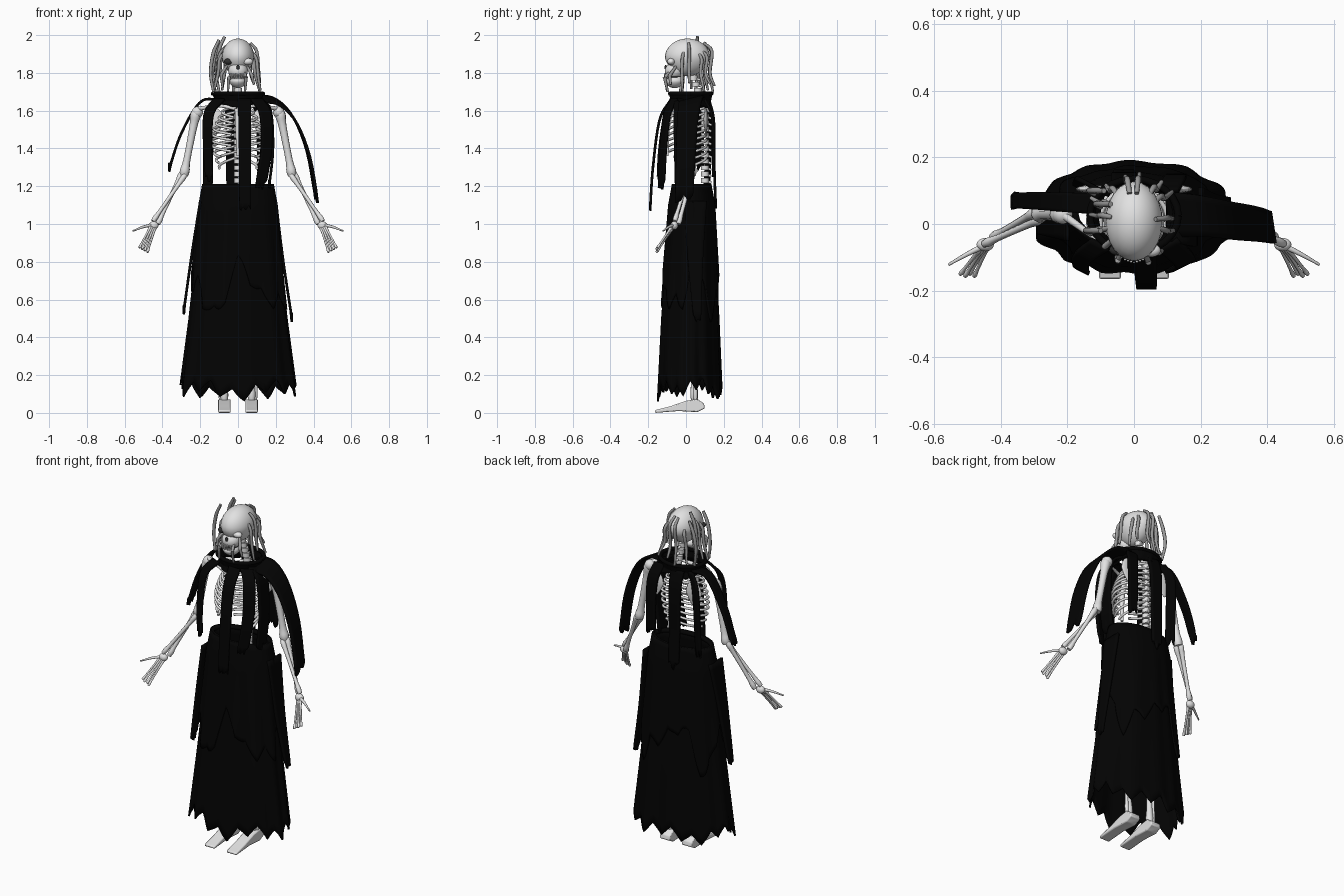
import bpy, bmesh, math, random
from mathutils import Vector

random.seed(4)
cube = bpy.data.objects.get("Cube")
if cube:
    bpy.data.objects.remove(cube)


def material(name, v):
    m = bpy.data.materials.new(name)
    m.use_nodes = True
    m.diffuse_color = (v, v, v, 1)
    m.node_tree.nodes["Principled BSDF"].inputs["Base Color"].default_value = (v, v, v, 1)
    return m


BONE = material("bone", 0.76)
HAIR = material("grey hair", 0.32)
CLOTH = material("black cloth", 0.001)
WHITE = material("white", 0.95)
DARK = material("dark hollow", 0.03)


def select(ob):
    bpy.ops.object.select_all(action="DESELECT")
    ob.select_set(True)
    bpy.context.view_layer.objects.active = ob


def finish(name, bm, mat, thickness=0):
    me = bpy.data.meshes.new(name)
    bmesh.ops.recalc_face_normals(bm, faces=bm.faces)
    bm.to_mesh(me)
    bm.free()
    ob = bpy.data.objects.new(name, me)
    bpy.context.collection.objects.link(ob)
    me.materials.append(mat)
    if thickness:
        mod = ob.modifiers.new("thickness", "SOLIDIFY")
        mod.thickness, mod.offset = thickness, 0
    select(ob)
    bpy.ops.object.shade_smooth_by_angle(angle=math.radians(50))
    return ob


def tubes(name, paths, mat, sides=10, steps=4):
    """Each path is a list of (point, radius), swept as a capped round tube."""
    bm = bmesh.new()
    for path in paths:
        n = (len(path) - 1) * steps + 1 if len(path) > 2 else 2
        pts = [sample([p for p, r in path], i / (n - 1)) for i in range(n)]
        radii = [sample([(r, 0, 0) for p, r in path], i / (n - 1)).x for i in range(n)]
        rings, u = [], None
        for i, (p, r) in enumerate(zip(pts, radii)):
            d = (pts[min(i + 1, n - 1)] - pts[max(i - 1, 0)]).normalized()
            u = (u - d * u.dot(d)).normalized() if u else d.orthogonal().normalized()
            v = d.cross(u)
            rings.append([bm.verts.new(p + (u * math.cos(math.tau * k / sides) + v * math.sin(math.tau * k / sides)) * r)
                          for k in range(sides)])
        for a, b in zip(rings, rings[1:]):
            for k in range(sides):
                m = (k + 1) % sides
                bm.faces.new((a[k], a[m], b[m], b[k]))
        bm.faces.new(rings[0][::-1])
        bm.faces.new(rings[-1])
    finish(name, bm, mat)


def bone(a, b, r):
    a, b = Vector(a), Vector(b)
    return [(a.lerp(b, t), r * k) for t, k in ((0, 1.1), (0.08, 1.35), (0.25, 1), (0.75, 0.9), (0.92, 1.25), (1, 1))]


def ball(name, loc, size, mat, taper=0):
    bm = bmesh.new()
    bmesh.ops.create_uvsphere(bm, u_segments=24, v_segments=16, radius=1)
    for v in bm.verts:
        k = 1 - taper * max(0, -v.co.z)
        v.co = Vector([loc[i] + v.co[i] * size[i] * (k if i < 2 else 1) for i in range(3)])
    finish(name, bm, mat)


def sample(pts, t):
    """Catmull-Rom point at t from 0 to 1."""
    p = [Vector(q) for q in pts]
    p = [2 * p[0] - p[1]] + p + [2 * p[-1] - p[-2]]
    u = t * (len(pts) - 1)
    i = min(int(u), len(pts) - 2)
    u -= i
    a, b, c, d = p[i:i + 4]
    return b + (c - a) * u / 2 + (2 * a - 5 * b + 4 * c - d) * u * u / 2 + (3 * b - a - 3 * c + d) * u ** 3 / 2


def ribbon(name, pts, w0, w1, side):
    """Hanging cloth strip with a torn lower end."""
    bm = bmesh.new()
    side, rows, cols = Vector(side).normalized(), 18, 7
    grid = []
    for r in range(rows):
        t = r / (rows - 1)
        c, w = sample(pts, t), w0 + (w1 - w0) * t
        row = [c + side * w * (j / (cols - 1) - 0.5) for j in range(cols)]
        if r == rows - 1:
            row = [q + Vector((0, 0, random.uniform(-0.02, 0.03))) for q in row]
        grid.append([bm.verts.new(q) for q in row])
    for r in range(rows - 1):
        for j in range(cols - 1):
            bm.faces.new((grid[r][j], grid[r][j + 1], grid[r + 1][j + 1], grid[r + 1][j]))
    finish(name, bm, CLOTH, 0.014)


def lerp_table(table, z):
    for (z0, *a), (z1, *b) in zip(table, table[1:]):
        if z >= z1:
            return [p + (q - p) * (z0 - z) / (z0 - z1) for p, q in zip(a, b)]
    return table[-1][1:]


def skirt(name, table, hem, folds, grow=0):
    """Tube following rows of (z, x radius, y radius, y centre) down to a torn hem."""
    bm, cols, rows = bmesh.new(), 120, 22
    hems = [hem(math.tau * j / cols, j) for j in range(cols)]
    grid = []
    for r in range(rows):
        t, row = r / (rows - 1), []
        for j in range(cols):
            a = math.tau * j / cols
            z = table[0][0] + (hems[j] - table[0][0]) * t
            rx, ry, cy = lerp_table(table, z)
            k = 1 + folds * t * math.sin(a * 13 + math.sin(a * 3))
            row.append(bm.verts.new(((rx + grow) * k * math.cos(a), cy + (ry + grow) * k * math.sin(a), z)))
        grid.append(row)
    for r in range(rows - 1):
        for j in range(cols):
            n = (j + 1) % cols
            bm.faces.new((grid[r][j], grid[r][n], grid[r + 1][n], grid[r + 1][j]))
    finish(name, bm, CLOTH, 0.01)


# Skull, jaw and face
ball("skull", (0, 0.008, 1.882), (0.086, 0.12, 0.1), BONE, 0.15)
ball("upper_jaw", (0, -0.062, 1.81), (0.052, 0.05, 0.045), BONE)
ball("lower_jaw", (0, -0.06, 1.755), (0.047, 0.052, 0.036), BONE, 0.2)
ball("nose_hollow", (0, -0.107, 1.828), (0.009, 0.007, 0.014), DARK)
ball("mouth_gap", (0, -0.066, 1.779), (0.044, 0.046, 0.005), DARK)
ball("left_eye", (0.052, -0.079, 1.86), (0.028, 0.02, 0.018), WHITE)
ball("right_eye_socket", (-0.05, -0.077, 1.86), (0.024, 0.018, 0.017), DARK)
teeth = []
for i in range(-4, 5):
    x = i * 0.009
    y = -0.06 - 0.053 * math.sqrt(1 - (x / 0.052) ** 2)
    teeth.append([((x, y, 1.797), 0.004), ((x, y, 1.768), 0.003)])
tubes("teeth", teeth, WHITE, 8)

# Spine, ribs and shoulder girdle
spine = []
for i in range(22):
    z = 1.06 + i * 0.034
    y = 0.1 if z < 1.6 else 0.1 - (z - 1.6) * 0.35
    spine += [[((0, y, z - 0.013), 0.021), ((0, y, z + 0.013), 0.021)],
              [((0, y, z), 0.009), ((0, y + 0.035, z - 0.012), 0.006)]]
tubes("spine", spine, BONE)
ribs = []
for s in (1, -1):
    for i in range(10):
        w = 0.075 + 0.062 * math.sin(math.pi * min(1, (i + 0.5) / 11))
        end = -75 if i < 7 else -45 + (i - 7) * 18
        path = []
        for k in range(8):
            t = k / 7
            a = math.radians(90 + (end - 90) * t)
            path.append(((s * w * math.cos(a), 0.008 + 0.1 * math.sin(a), 1.625 - i * 0.03 - 0.06 * t), 0.0072))
        ribs.append(path)
tubes("ribs", ribs, BONE, 8, 3)
tubes("breastbone", [[((0, -0.085, 1.61), 0.018), ((0, -0.1, 1.5), 0.014), ((0, -0.1, 1.36), 0.008)]], BONE)
tubes("collarbones", [[((s * 0.01, -0.08, 1.61), 0.011), ((s * 0.1, -0.05, 1.625), 0.008), ((s * 0.21, 0.025, 1.61), 0.012)]
                      for s in (1, -1)], BONE)
ball("pelvis", (0, 0.05, 1.06), (0.13, 0.06, 0.07), BONE, 0.4)

# Arms, hands, legs and feet, mirrored
for s, side in ((1, "left"), (-1, "right")):
    ball(side + "_shoulder_blade", (s * 0.125, 0.105, 1.54), (0.05, 0.012, 0.075), BONE, 0.5)
    ball(side + "_shoulder_joint", (s * 0.215, 0.03, 1.592), (0.03, 0.03, 0.03), BONE)
    tubes(side + "_upper_arm", [bone((s * 0.22, 0.03, 1.6), (s * 0.287, 0.03, 1.255), 0.021)], BONE)
    tubes(side + "_forearm", [bone((s * 0.297, 0.035, 1.27), (s * 0.425, -0.04, 1.0), 0.012),
                              bone((s * 0.28, 0.015, 1.26), (s * 0.45, -0.06, 1.015), 0.011)], BONE)
    ball(side + "_wrist", (s * 0.447, -0.062, 0.992), (0.026, 0.02, 0.022), BONE)
    hand = [bone((s * (0.437 + 0.009 * i), -0.065 - 0.004 * i, 0.985),
                 (s * (0.48 + 0.014 * i), -0.157 + 0.006 * (i % 2), 0.85 + 0.008 * i), 0.006) for i in range(4)]
    hand.append([((s * 0.45, -0.065, 0.995), 0.009), ((s * 0.5, -0.09, 0.985), 0.007), ((s * 0.557, -0.122, 0.963), 0.004)])
    tubes(side + "_hand", hand, BONE, 8)
    tubes(side + "_leg", [bone((s * 0.1, 0.04, 1.03), (s * 0.08, 0.03, 0.56), 0.022),
                          bone((s * 0.077, 0.03, 0.56), (s * 0.072, 0.045, 0.06), 0.017),
                          bone((s * 0.1, 0.045, 0.52), (s * 0.092, 0.05, 0.07), 0.009)], BONE)
    bm = bmesh.new()
    outline = ((-0.165, 0), (-0.165, 0.014), (-0.08, 0.036), (0, 0.064), (0.06, 0.073),
               (0.095, 0.05), (0.1, 0.025), (0.06, 0.004), (-0.04, 0.01))
    sole = bm.faces.new([bm.verts.new((s * 0.072 - 0.033, y, z)) for y, z in outline])
    ext = bmesh.ops.extrude_face_region(bm, geom=[sole])
    bmesh.ops.translate(bm, vec=(0.066, 0, 0), verts=[v for v in ext["geom"] if isinstance(v, bmesh.types.BMVert)])
    foot = finish(side + "_foot", bm, BONE)
    bev = foot.modifiers.new("soft_edges", "BEVEL")
    bev.width, bev.segments = 0.006, 2

# Sparse hair strands around the sides and back, shorter beside the jaw
strands = []
for i in range(14):
    a = math.radians(-62 + 304 * i / 13 + random.uniform(-6, 6))
    c, sn = math.cos(a), math.sin(a)
    front = max(0, -sn)
    top = 1.965 - 0.15 * front - random.uniform(0, 0.06)
    out = random.uniform(1.2, 1.65) - 0.45 * front
    rows = [(0.72, top), (1.1, top - 0.045), (1.22 - 0.1 * front, 1.8 - 0.03 * front), (out, random.uniform(1.69, 1.75))]
    strands.append([((0.09 * k * c, 0.008 + (0.118 - 0.02 * (k > 1.2)) * k * sn, z), r)
                    for (k, z), r in zip(rows, (0.007, 0.009, 0.009, 0.006))])
for x, y, z in ((-0.07, 0.06, 1.992), (-0.1, -0.02, 1.975), (-0.09, 0.1, 1.96)):
    strands.append([((x, y, z), 0.008), ((x - 0.03, y, z - 0.07), 0.01),
                    ((x - 0.045, y, 1.8), 0.009), ((x - 0.03, y - 0.01, 1.7), 0.007)])
tubes("hair_strands", strands, HAIR, 8)

# Collar: flared band over a short mantle
skirt("collar", ((1.695, 0.135, 0.112, 0.025), (1.65, 0.112, 0.1, 0.025), (1.6, 0.155, 0.115, 0.02)),
      lambda a, j: 1.625 + 0.008 * math.sin(a * 5), 0.03)


def hoop(name, rx, ry, cy, z, r):
    turns = [math.tau * i / 24 for i in range(25)]
    tubes(name, [[((rx * math.cos(a), cy + ry * math.sin(a), z), r) for a in turns]], CLOTH, steps=1)


hoop("collar_rim", 0.133, 0.11, 0.025, 1.69, 0.011)

# Torn cloth strips hanging from the collar
X, Y = (1, 0, 0), (0, 1, 0)
ribbon("front_strip", [(0.035, -0.08, 1.66), (0.035, -0.14, 1.55), (0.037, -0.175, 1.3), (0.037, -0.19, 1.08)], 0.07, 0.06, X)
ribbon("front_right_strip", [(-0.1, -0.06, 1.66), (-0.155, -0.1, 1.58), (-0.16, -0.13, 1.4), (-0.152, -0.14, 1.24)],
       0.065, 0.04, (1, -0.5, 0))
ribbon("front_left_strip", [(0.1, -0.06, 1.66), (0.145, -0.1, 1.58), (0.15, -0.12, 1.4), (0.12, -0.13, 1.2)],
       0.07, 0.06, (1, 0.5, 0))
ribbon("back_strip", [(-0.03, 0.12, 1.66), (-0.03, 0.147, 1.55), (-0.03, 0.15, 1.3), (-0.03, 0.157, 1.1)], 0.08, 0.06, X)
ribbon("back_left_strip", [(0.1, 0.1, 1.66), (0.125, 0.14, 1.55), (0.13, 0.145, 1.26)], 0.07, 0.055, X)
ribbon("back_right_strip", [(-0.1, 0.1, 1.66), (-0.15, 0.125, 1.56), (-0.16, 0.11, 1.19)], 0.06, 0.05, (1, -0.5, 0))
ribbon("side_left_strip", [(0.1, 0, 1.66), (0.17, -0.02, 1.61), (0.185, -0.02, 1.4), (0.165, -0.02, 1.2)], 0.1, 0.08, Y)
ribbon("left_shoulder_strip", [(0.1, 0.03, 1.66), (0.2, 0.025, 1.65), (0.295, 0.01, 1.56), (0.37, 0, 1.38), (0.415, -0.01, 1.14)],
       0.14, 0.1, (-0.15, 1, 0.25))
ribbon("right_shoulder_strip", [(-0.1, 0.06, 1.66), (-0.2, 0.065, 1.645), (-0.3, 0.07, 1.48), (-0.365, 0.07, 1.29)],
       0.065, 0.045, Y)

# Long torn skirt, shorter over-layer, waistband and loose tails
SHAPE = ((1.21, 0.175, 0.09, 0.03), (1.1, 0.195, 0.11, 0.03), (0.76, 0.228, 0.132, 0.025),
         (0.5, 0.255, 0.148, 0.022), (0.05, 0.312, 0.168, 0.02))


def long_hem(a, j):
    tooth = abs((j % 8) / 4 - 1)
    slit = 0.13 * max(0, 1 - abs(a - math.pi) / 0.09)
    return 0.075 + 0.03 * abs(math.cos(a)) + 0.065 * tooth + 0.02 * math.sin(a * 5) + slit


def short_hem(a, j):
    return 0.6 + 0.1 * math.sin(a * 4 + 1) + 0.1 * abs((j % 10) / 5 - 1) + 0.05 * math.sin(a * 7)


skirt("long_skirt", SHAPE, long_hem, 0.025)
skirt("over_skirt", SHAPE, short_hem, 0.025, 0.01)
hoop("waistband", 0.178, 0.092, 0.03, 1.2, 0.012)
ribbon("right_skirt_tail", [(-0.2, 0.01, 1.12), (-0.243, 0, 0.85), (-0.287, -0.01, 0.54)], 0.12, 0.04, Y)
ribbon("left_skirt_tail", [(0.2, 0.05, 1.12), (0.24, 0.05, 0.8), (0.285, 0.06, 0.5)], 0.12, 0.04, Y)
